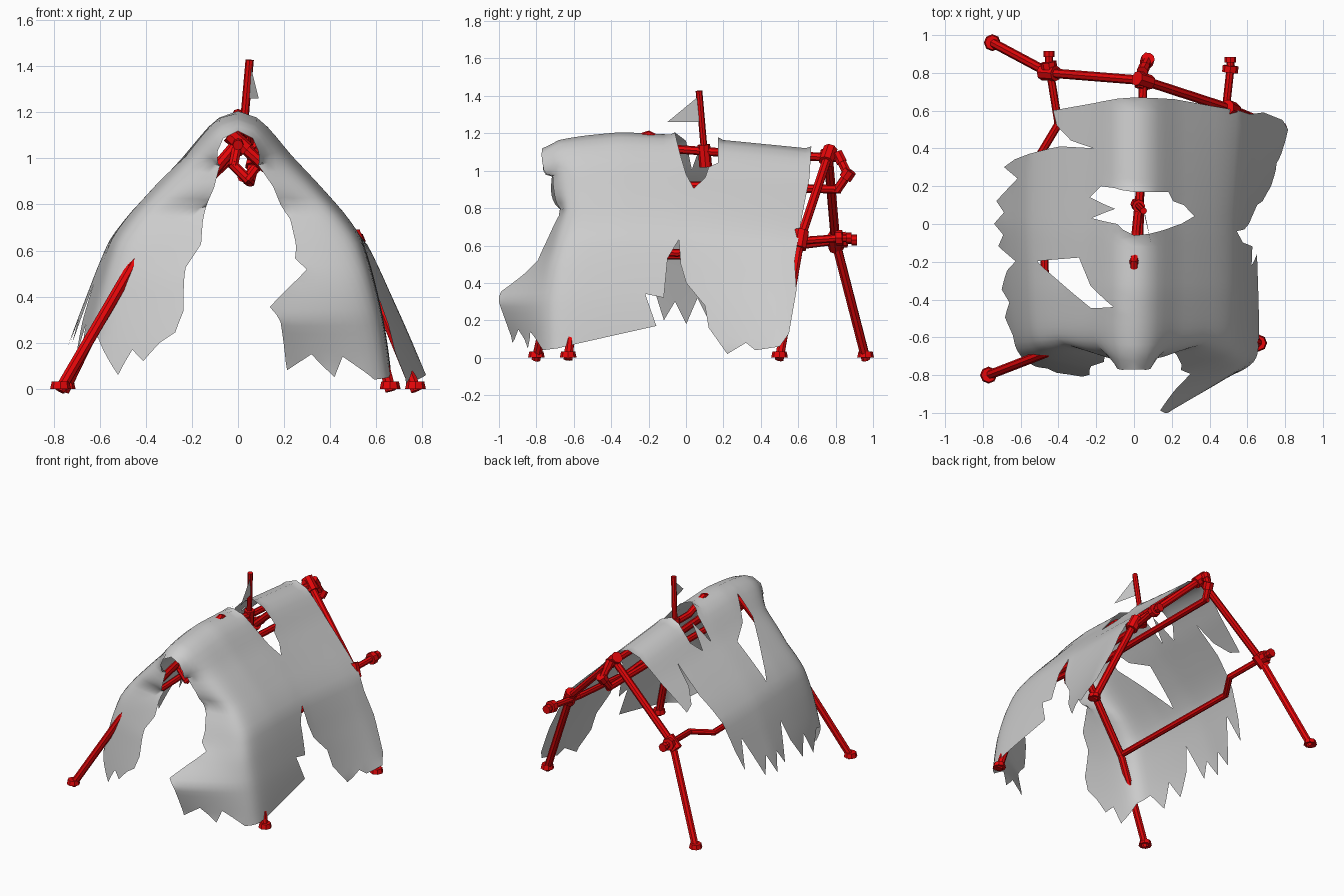
import bpy
import bmesh
import math
from mathutils import Vector
from mathutils.geometry import delaunay_2d_cdt

default_cube = bpy.data.objects.get("Cube")
if default_cube:
    bpy.data.objects.remove(default_cube, do_unlink=True)


def make_material(name, color):
    material = bpy.data.materials.new(name)
    material.use_nodes = True
    material.diffuse_color = color
    material.node_tree.nodes["Principled BSDF"].inputs["Base Color"].default_value = color
    return material


RED = make_material("red_pole_paint", (0.85, 0.002, 0.003, 1))
GREY = make_material("grey_canvas", (0.61, 0.61, 0.61, 1))


def finish(name, bm, material, smooth_angle=None):
    mesh = bpy.data.meshes.new(name)
    bm.to_mesh(mesh)
    bm.free()
    mesh.materials.append(material)
    obj = bpy.data.objects.new(name, mesh)
    bpy.context.collection.objects.link(obj)
    if smooth_angle:
        bpy.ops.object.select_all(action='DESELECT')
        obj.select_set(True)
        bpy.context.view_layer.objects.active = obj
        bpy.ops.object.shade_smooth_by_angle(angle=math.radians(smooth_angle))
    return obj


def add_rod(bm, start, end, radius, end_radius=None):
    start, end = Vector(start), Vector(end)
    axis = end - start
    matrix = axis.to_track_quat('Z', 'Y').to_matrix().to_4x4()
    matrix.translation = (start + end) / 2
    bmesh.ops.create_cone(bm, cap_ends=True, segments=8, radius1=radius,
                          radius2=end_radius or radius, depth=axis.length, matrix=matrix)


def pole(name, points, radius=0.023, collars=()):
    """Jointed pole; collars are (point index, radius, half length)."""
    bm = bmesh.new()
    points = [Vector(p) for p in points]
    for a, b in zip(points, points[1:]):
        reach = (b - a).normalized() * radius * 0.4
        add_rod(bm, a - reach, b + reach, radius)
    for index, collar_radius, half in collars:
        neighbour = points[index + 1] if index + 1 < len(points) else points[index - 1]
        along = (neighbour - points[index]).normalized() * half
        add_rod(bm, points[index] - along, points[index] + along, collar_radius)
    return finish(name, bm, RED)


def foot(name, x, y):
    bm = bmesh.new()
    add_rod(bm, (x, y, 0), (x, y, 0.032), 0.045, 0.038)
    finish(name, bm, RED)


# Bent end frames, each one leg - knot - apex - knot - leg
back_points = [(-.75, .96, 0), (-.45, .8, .62), (.05, .76, 1.08), (.51, .61, .63), (.77, .5, 0)]
front_points = [(-.77, -.8, 0), (-.46, -.68, .53), (0, -.58, 1.07), (.5, -.56, .62), (.66, -.63, 0)]
pole("back_frame", back_points, 0.025, [(1, .042, .05), (2, .04, .05), (3, .042, .05)])
pole("front_frame", front_points, 0.025, [(2, .036, .05)])
for end, points in (("back", back_points), ("front", front_points)):
    foot(end + "_right_foot", *points[0][:2])
    foot(end + "_left_foot", *points[-1][:2])

# Ridge poles, side rails and hanging end loops
pole("upper_ridge_pole", [(.05, .8, 1.07), (.03, .15, 1.1), (.01, -.05, 1.115),
                          (0, -.2, 1.19), (0, -.62, 1.06)], 0.023)
pole("lower_ridge_pole", [(.05, .82, .9), (.03, .1, .92), (.02, -.6, .92)])
pole("right_side_rail", [(-.45, .9, .63), (-.45, .84, .63), (-.4, .53, .59), (-.49, .38, .55),
                         (-.46, -.68, .54)], 0.021, [(0, .03, .015), (1, .042, .018)])
pole("left_side_rail", [(.51, .87, .64), (.51, .82, .64), (.48, .55, .62), (.5, -.05, .56),
                        (.5, -.56, .6)], 0.021, [(0, .03, .015), (1, .042, .018)])
pole("back_loop", [(.03, .73, 1.09), (.05, .82, 1.07), (.07, .865, .98), (.05, .81, .9)],
     0.025, [(1, .03, .03), (2, .036, .025)])
pole("front_loop", [(0, -.58, 1.07), (-.02, -.64, .97), (.04, -.65, .91), (.07, -.63, .95)], 0.022)

# Mast and pennant
pole("flag_mast", [(.02, .1, 1.08), (.05, .07, 1.42)], 0.018, [(0, .034, .06)])
bm = bmesh.new()
bm.faces.new([bm.verts.new(p) for p in [(.055, .07, 1.4), (.05, .07, 1.26), (.09, -.1, 1.26)]])
finish("flag", bm, GREY)


def interp(value, table):
    if value <= table[0][0]:
        return table[0][1]
    for (a, fa), (b, fb) in zip(table, table[1:]):
        if value <= b:
            return fa + (fb - fa) * (value - a) / (b - a)
    return table[-1][1]


# Canvas shape: ridge height, half width by drop, then spread, front corner and wrap per side
RIDGE = [(-.78, 1.11), (-.7, 1.175), (-.55, 1.2), (-.35, 1.22), (-.05, 1.205), (.17, 1.18), (.67, 1.13)]
WIDTH = [(0, 0), (.01, .04), (.03, .08), (.1, .15), (.2, .235), (.31, .345), (.45, .48),
         (.55, .56), (.68, .615), (.9, .7), (1.15, .79)]
SPREAD = {1: [(-.7, -.11), (0, -.12), (.5, .03)], -1: [(-.7, -.12), (0, 0), (.5, -.03)]}
CORNER = {1: [(.4, -.66), (.7, -.73), (1.1, -.75)], -1: [(.4, -.66), (.7, -.7), (1.1, -.72)]}
INWARD = {1: [(0, 0), (.2, .92), (.4, 1), (.6, .975), (.72, .94), (.88, .86), (1.1, .93)],
          -1: [(0, 0), (.2, .92), (.4, 1), (.7, .98), (1.2, .95)]}
BEND = 0.08


def canvas_point(t, s):
    """Map length t and signed drop s to a point on the draped sheet."""
    side, drop = (1 if s >= 0 else -1), abs(s)
    past = interp(drop, CORNER[side]) - t
    wrap = (past + math.hypot(past, BEND)) / 2
    y = t + wrap
    x = interp(drop, WIDTH) * (1 + interp(y, SPREAD[side]) * drop * drop)
    inward = interp(drop, INWARD[side])
    x -= wrap * inward
    y -= wrap * math.sqrt(1 - inward * inward)
    sag = (1.2 - interp(y, RIDGE)) * max(0, 1 - drop)
    return side * x, y, 1.2 - drop - sag


def inside(p, loop):
    """Even-odd test of a sheet point against a closed outline."""
    odd = False
    for (ax, ay), (bx, by) in zip(loop, loop[1:] + loop[:1]):
        if (ay > p.y) != (by > p.y) and p.x < ax + (bx - ax) * (p.y - ay) / (by - ay):
            odd = not odd
    return odd


# Torn outlines in sheet coordinates
left_edge = [
    (-.77, 0), (-.78, .1), (-.81, .2), (-.84, .3), (-.87, .36), (-.91, .45), (-1.02, .6),
    (-1, .65), (-1.28, .83), (-1.26, .9), (-1.24, 1.12), (-1.12, 1.05), (-1.02, 1.15),
    (-.97, 1.06), (-.82, 1.16), (-.7, 1.15), (-.16, 1.03), (-.22, .86), (-.12, .88), (-.1, .67),
    (-.04, .57), (-.03, .7), (0, .8), (.1, .92), (.12, 1.04), (.22, 1.18), (.32, 1.12),
    (.37, 1.16), (.5, 1.14), (.55, 1.07), (.59, .83), (.58, .66), (.62, .4), (.66, .18)]
right_edge = [
    (.67, 0), (.6, -.4), (.52, -.38), (.44, -.3), (.4, -.18), (.41, -.36), (.37, -.55),
    (.34, -.75), (.3, -.9), (.24, -.7), (.18, -.85), (.12, -1), (.06, -.88), (0, -1.02),
    (-.06, -.9), (-.12, -1), (-.2, -.75), (-.25, -.9), (-.35, -1.05), (-.42, -.92),
    (-.5, -1.08), (-.6, -.95), (-.72, -.98), (-.86, -1.14), (-.91, -1.03), (-.97, -1.08),
    (-1.03, -1), (-1.09, -.95), (-1.1, -.85), (-1.04, -.65), (-1.06, -.55), (-.94, -.4),
    (-.89, -.3), (-.82, -.2), (-.78, -.1)]
ridge_hole = [
    (.17, 0), (.17, .14), (.12, .17), (.1, .23), (.04, .29), (0, .22), (-.03, .12), (-.06, 0),
    (0, -.04), (.03, -.19), (.08, -.05), (.14, -.2), (.2, -.13), (.19, -.05)]
side_hole = [(-.2, -.5), (-.18, -.26), (-.33, -.2), (-.44, -.06), (-.45, -.2), (-.3, -.38)]

# Canvas: finely divided outlines plus a grid, triangulated and draped
STEP = 0.04
border = left_edge + right_edge
verts, edges = [], []
for loop in (border, ridge_hole, side_hole):
    first = len(verts)
    for a, b in zip(loop, loop[1:] + loop[:1]):
        a, b = Vector(a), Vector(b)
        count = max(1, math.ceil((b - a).length / STEP))
        verts += [a.lerp(b, i / count) for i in range(count)]
    total = len(verts) - first
    edges += [(first + i, first + (i + 1) % total) for i in range(total)]
outline = list(verts)
for i in range(-33, 18):
    for j in range(-30, 31):
        p = Vector((i * STEP, j * STEP))
        if min((p - q).length for q in outline) > STEP * 0.4:
            verts.append(p)
flat_verts, _, faces = delaunay_2d_cdt(verts, edges, [], 0, 1e-5)[:3]

bm = bmesh.new()
sheet = [bm.verts.new(canvas_point(*p)) for p in flat_verts]
for face in faces:
    middle = sum((flat_verts[i] for i in face), Vector((0, 0))) / len(face)
    if inside(middle, border) and not inside(middle, ridge_hole) and not inside(middle, side_hole):
        bm.faces.new([sheet[i] for i in face])
bmesh.ops.delete(bm, geom=[v for v in bm.verts if not v.link_faces], context='VERTS')
inner = [v for v in bm.verts if not v.is_boundary]
bmesh.ops.smooth_vert(bm, verts=inner, factor=0.5, use_axis_x=True, use_axis_y=True, use_axis_z=True)
bmesh.ops.recalc_face_normals(bm, faces=bm.faces[:])
finish("torn_canvas", bm, GREY, 60)
